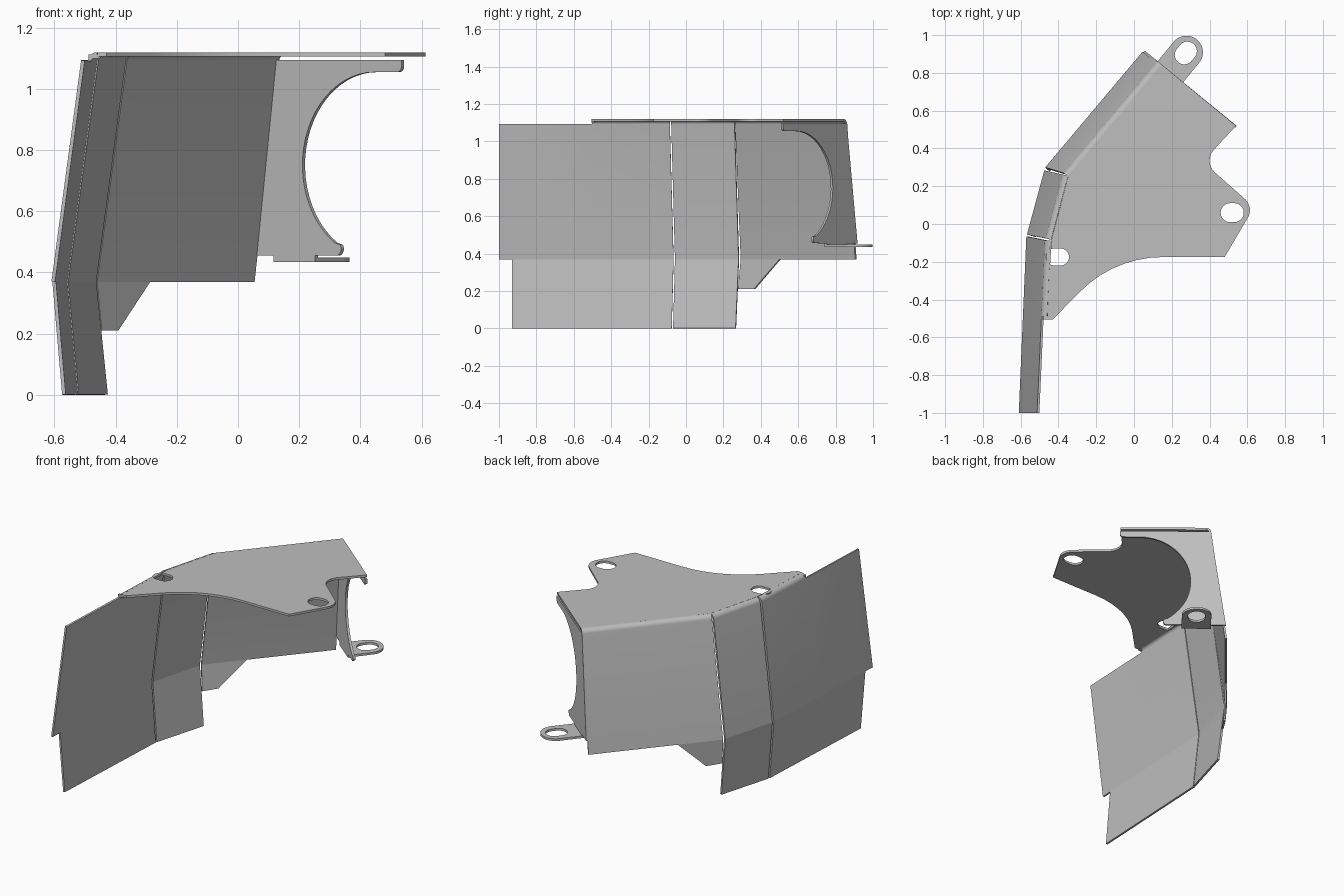
import bpy, bmesh, math
from mathutils import Vector, Matrix

if "Cube" in bpy.data.objects:
    bpy.data.objects.remove(bpy.data.objects["Cube"], do_unlink=True)

metal = bpy.data.materials.new("grey_sheet_metal")
metal.use_nodes = True
GREY = (0.52, 0.52, 0.52, 1)
metal.diffuse_color = GREY
metal.node_tree.nodes["Principled BSDF"].inputs["Base Color"].default_value = GREY

TOP, FOLD, THICK, BEND = 1.12, 0.37, 0.014, 0.03


def finish(obj, name):
    """Bake curve or modifiers to a clean mesh with sharp edges kept."""
    bpy.context.view_layer.update()
    deps = bpy.context.evaluated_depsgraph_get()
    mesh = bpy.data.meshes.new_from_object(obj.evaluated_get(deps))
    matrix = obj.matrix_world.copy()
    bpy.data.objects.remove(obj, do_unlink=True)
    bm = bmesh.new()
    bm.from_mesh(mesh)
    bmesh.ops.remove_doubles(bm, verts=bm.verts, dist=1e-5)
    bmesh.ops.recalc_face_normals(bm, faces=bm.faces)
    bm.to_mesh(mesh)
    bm.free()
    mesh.materials.clear()
    mesh.materials.append(metal)
    part = bpy.data.objects.new(name, mesh)
    part.matrix_world = matrix
    bpy.context.collection.objects.link(part)
    bpy.ops.object.select_all(action='DESELECT')
    part.select_set(True)
    bpy.context.view_layer.objects.active = part
    bpy.ops.object.shade_smooth_by_angle(angle=math.radians(11))
    return part


def arc(cx, cy, r, start, end):
    n = max(2, int(abs(end - start) / 6))
    angles = [math.radians(start + (end - start) * i / n) for i in range(n + 1)]
    return [(cx + r * math.cos(a), cy + r * math.sin(a)) for a in angles]


def slot(cx, cy, r, half, along_y=False):
    dx, dy = (0, half) if along_y else (half, 0)
    turn = 90 if along_y else 0
    return (arc(cx + dx, cy + dy, r, turn - 90, turn + 90)
            + arc(cx - dx, cy - dy, r, turn + 90, turn + 270))


def rounded(corners):
    """Outline from (x, y) or (x, y, radius) corners."""
    out = []
    for i, c in enumerate(corners):
        p = Vector(c[:2])
        if len(c) == 2:
            out.append(tuple(p))
            continue
        u = (Vector(corners[i - 1][:2]) - p).normalized()
        v = (Vector(corners[(i + 1) % len(corners)][:2]) - p).normalized()
        half = u.angle(v) / 2
        centre = p + (u + v).normalized() * c[2] / math.sin(half)
        a = p + u * c[2] / math.tan(half) - centre
        b = p + v * c[2] / math.tan(half) - centre
        start = math.degrees(math.atan2(a.y, a.x))
        sweep = math.degrees(math.atan2(a.x * b.y - a.y * b.x, a.dot(b)))
        out += arc(centre.x, centre.y, c[2], start, start + sweep)
    return out


def plate(name, loops, matrix):
    """Flat plate: first loop is the outline, the others are holes."""
    curve = bpy.data.curves.new(name + "_outline", 'CURVE')
    curve.dimensions, curve.fill_mode = '2D', 'BOTH'
    curve.extrude = THICK / 2
    for loop in loops:
        spline = curve.splines.new('POLY')
        spline.points.add(len(loop) - 1)
        for point, (x, y) in zip(spline.points, loop):
            point.co = (x, y, 0, 1)
        spline.use_cyclic_u = True
    obj = bpy.data.objects.new(name + "_outline", curve)
    bpy.context.collection.objects.link(obj)
    obj.matrix_world = matrix
    return finish(obj, name)


def wall(name, top, mid, low, cuts, bent, low_span):
    """Folded side wall; columns flagged in bent curl over into the top."""
    ends = [[Vector((*p, z)) for p in pair]
            for pair, z in ((top, TOP - 0.026), (mid, FOLD), (low[:2], low[2]))]
    run = (ends[0][1] - ends[0][0]).normalized()
    inward = Vector((run.y, -run.x, 0))
    bm = bmesh.new()

    def face(points):
        bm.faces.new([bm.verts.new(p) for p in points])

    for f, g, curl in zip(cuts, cuts[1:], bent):
        rows = []
        if curl:
            for i in range(12):
                t = math.radians(82 * i / 12)
                shift = inward * BEND * (1 - math.sin(t))
                shift.z = 0.026 - BEND * (1 - math.cos(t))
                rows.append([ends[0][0].lerp(ends[0][1], k) + shift for k in (f, g)])
        rows += [[e[0].lerp(e[1], k) for k in (f, g)] for e in ends[:2]]
        for (a, b), (c, d) in zip(rows, rows[1:]):
            face([a, b, d, c])
    span = [k for k in cuts if low_span[0] <= k <= low_span[1]]
    face([ends[1][0].lerp(ends[1][1], k) for k in span] + [ends[2][1], ends[2][0]])
    bmesh.ops.remove_doubles(bm, verts=bm.verts, dist=1e-5)
    mesh = bpy.data.meshes.new(name)
    bm.to_mesh(mesh)
    bm.free()
    obj = bpy.data.objects.new(name + "_sheet", mesh)
    bpy.context.collection.objects.link(obj)
    mod = obj.modifiers.new("thickness", 'SOLIDIFY')
    mod.thickness, mod.offset, mod.use_even_offset = THICK - 0.002, -1, True
    return finish(obj, name)


# Top plate with two slots, a swept front edge and a lug
top_outline = rounded([
    (-0.46, -0.505), (-0.43, -0.505), (-0.105, -0.175, 0.616), (0.48, -0.175),
    (0.636, 0.09, 0.08), (0.364, 0.329, 0.085), (0.54, 0.52),
    (0.148, 0.843), (-0.348, 0.255), (-0.438, -0.086)])
plate("top_plate", [top_outline, slot(-0.405, -0.175, 0.045, 0.016),
                    slot(0.52, 0.06, 0.05, 0.011)],
      Matrix.Translation((0, 0, TOP - THICK / 2)))
# Folded-down strip beside the front corner of the top plate
plate("top_plate_corner", [[(-0.488, -0.505), (-0.455, -0.505), (-0.455, -0.49), (-0.488, -0.49)]],
      Matrix.Translation((0, 0, TOP - THICK)))

# Three side walls, folded at mid height
wall("front_wall", ((-0.513, -1), (-0.472, -0.086)), ((-0.61, -1), (-0.57, -0.066)),
     ((-0.575, -0.93), (-0.535, -0.076), 0), (0, 0.075, 0.545, 1), (0, 0, 1), (0.075, 1))
wall("middle_wall", ((-0.468, -0.076), (-0.378, 0.262)), ((-0.567, -0.056), (-0.475, 0.284)),
     ((-0.532, -0.066), (-0.437, 0.268), 0), (0, 1), (1,), (0, 1))
wall("rear_wall", ((-0.372, 0.27), (0.125, 0.862)), ((-0.47, 0.3), (0.045, 0.912)),
     ((-0.455, 0.285), (-0.4, 0.37), 0.21), (0, 0.337, 1), (1, 1), (0, 0.337))

# End plate with a round cut-out, running square to the rear wall
along, out = Vector((0.774, -0.633, 0)), Vector((0.633, 0.774, 0))
origin = Vector((0.125, 0.853, 0))


def frame(x_axis, y_axis, position):
    m = Matrix((x_axis, y_axis, x_axis.cross(y_axis))).transposed().to_4x4()
    return Matrix.Translation(position) @ m


end_outline = ([(-0.003, 1.095), (0.535, 1.095)] + arc(0.515, 1.075, 0.02, 0, -90)
               + arc(0.42, 0.751, 0.304, 90, 237)
               + arc(0.258, 0.477, 0.022, 40, -70) + [(0.2, 0.455), (-0.093, 0.455)])
plate("end_plate", [end_outline], frame(along, Vector((0, 0, 1)), origin))

# Mounting ear bent outward from the foot of the end plate
ear = [(-0.005, -0.007), (0.17, -0.007)] + arc(0.0825, 0.14, 0.0875, 0, 180)
plate("mounting_ear", [ear, slot(0.0825, 0.135, 0.05, 0.013, True)],
      frame(along, out, origin + Vector((0, 0, 0.442))))
plate("ear_bend", [[(-0.005, 0.436), (0.17, 0.436), (0.17, 0.46), (-0.005, 0.46)]],
      frame(along, Vector((0, 0, 1)), origin))
